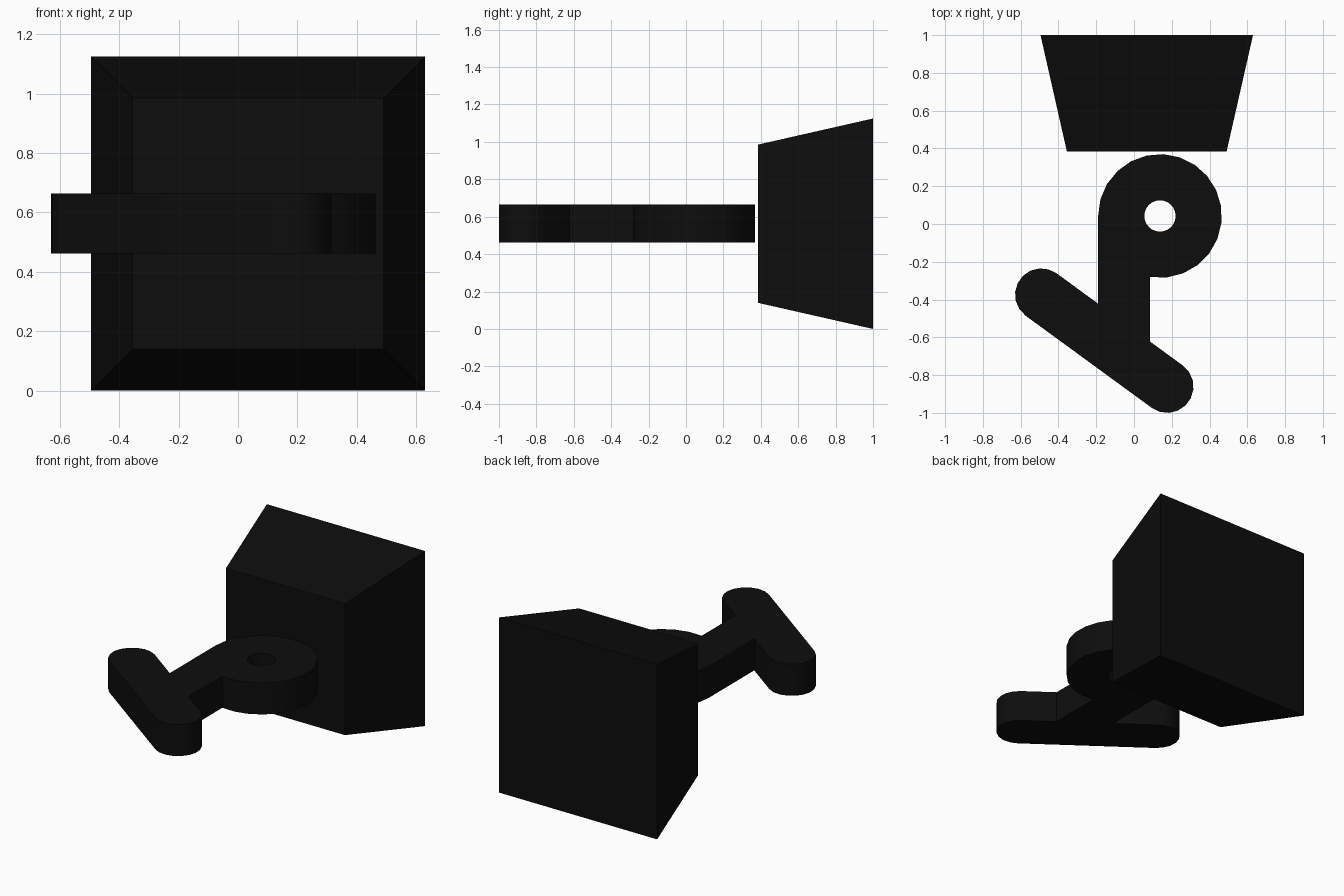
import bpy
from math import sin, cos, radians, degrees, atan2, acos, tan

if "Cube" in bpy.data.objects:
    bpy.data.objects.remove(bpy.data.objects["Cube"])

black = bpy.data.materials.new("black")
black.diffuse_color = (0.004, 0.004, 0.004, 1)
black.use_nodes = True
black.node_tree.nodes["Principled BSDF"].inputs["Base Color"].default_value = black.diffuse_color


def arc(cx, cy, r, a0, a1, n):
    """Points on an arc, angles in degrees."""
    return [(cx + r * cos(radians(a0 + (a1 - a0) * i / n)),
             cy + r * sin(radians(a0 + (a1 - a0) * i / n))) for i in range(n + 1)]


# Tapered block: a cube whose front face is narrowed
BACK, FRONT = 1.125, 0.846
bpy.ops.mesh.primitive_cube_add(size=1, location=(0.0675, 0.6925, BACK / 2))
block = bpy.context.object
block.name = "tapered_block"
for v in block.data.vertices:
    s = BACK if v.co.y > 0 else FRONT
    v.co.x *= s
    v.co.z *= s
    v.co.y *= 0.615
block.data.materials.append(black)

# Flat hook plate: ring, straight stem and slanted round-ended bar in one outline
RX, RY, RR, HOLE = 0.1375, 0.0425, 0.3275, 0.083
STEM_L, STEM_R = RX - RR, 0.085
LX, LY, EX, EY, BR = -0.491, -0.374, 0.176, -0.861, 0.139
slope = atan2(EY - LY, EX - LX)
normal = degrees(slope) + 90


def bar_top(x):
    """Height of the bar's upper edge at x."""
    return LY + BR / cos(slope) + (x - LX) * tan(slope)


ring_end = -degrees(acos((STEM_R - RX) / RR))
outline = arc(RX, RY, RR, 180, ring_end, 18)
outline.append((STEM_R, bar_top(STEM_R)))
outline += arc(EX, EY, BR, normal, normal - 180, 9)
outline += arc(LX, LY, BR, normal - 180, normal - 360, 9)
outline.append((STEM_L, bar_top(STEM_L)))
hole = arc(RX, RY, HOLE, 0, 360, 24)[:-1]

curve = bpy.data.curves.new("hook_plate", "CURVE")
curve.dimensions = "2D"
curve.fill_mode = "BOTH"
curve.extrude = 0.1015
for pts in (outline, hole):
    spline = curve.splines.new("POLY")
    spline.points.add(len(pts) - 1)
    for p, (x, y) in zip(spline.points, pts):
        p.co = (x, y, 0, 1)
    spline.use_cyclic_u = True
plate = bpy.data.objects.new("hook_plate", curve)
plate.location.z = 0.5625
bpy.context.collection.objects.link(plate)

# Turn the plate into a mesh with soft round edges
bpy.ops.object.select_all(action="DESELECT")
plate.select_set(True)
bpy.context.view_layer.objects.active = plate
bpy.ops.object.convert(target="MESH")
plate = bpy.context.object
bpy.ops.object.mode_set(mode="EDIT")
bpy.ops.mesh.select_all(action="SELECT")
bpy.ops.mesh.remove_doubles(threshold=0.0005)
bpy.ops.mesh.normals_make_consistent(inside=False)
bpy.ops.object.mode_set(mode="OBJECT")
bpy.ops.object.shade_smooth_by_angle(angle=radians(30))
plate.data.materials.append(black)
